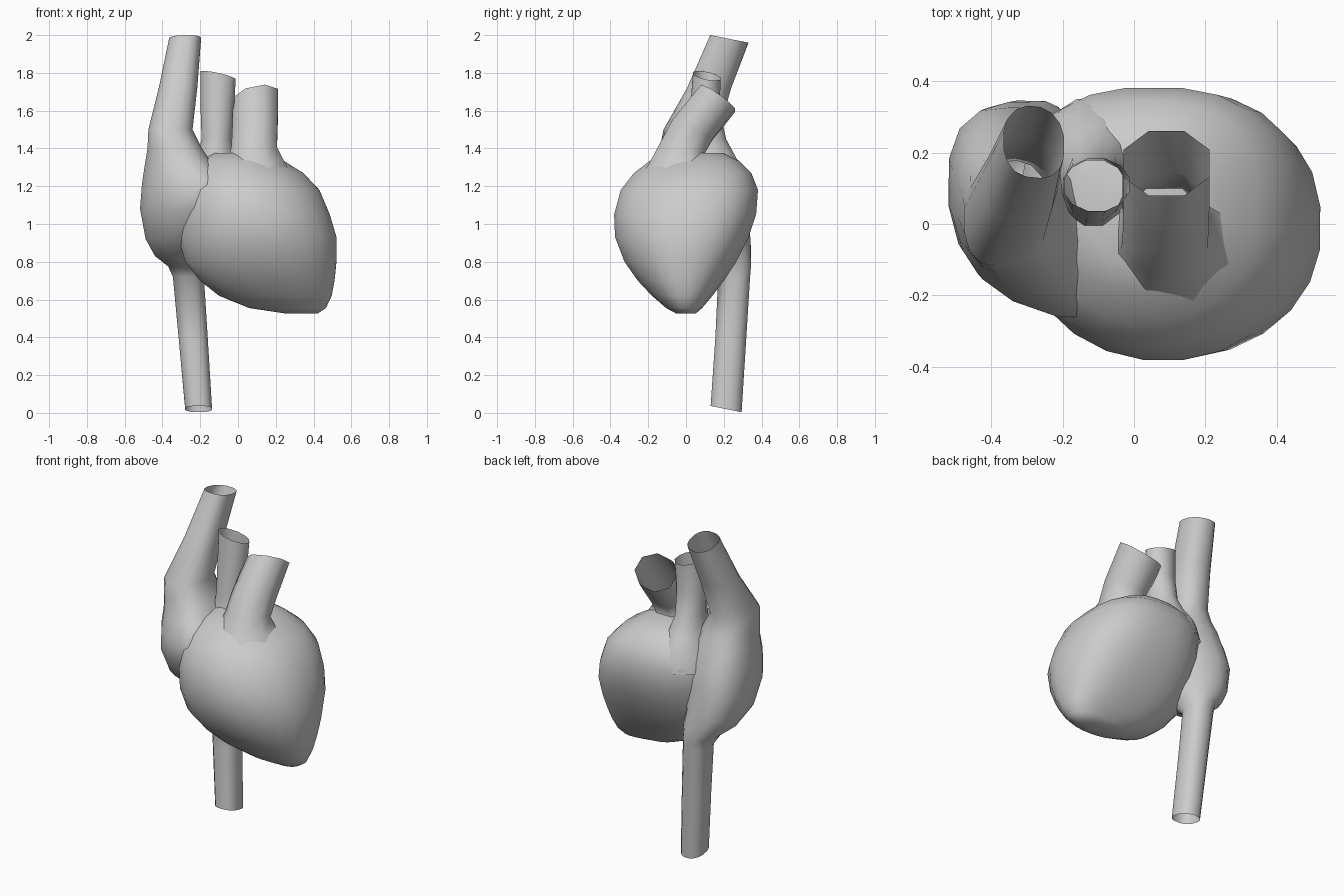
import bpy, bmesh
from math import cos, sin, pi


def spow(v, p):
    return abs(v) ** p * (1 if v >= 0 else -1)


def loft(name, rows, sides, front=2.0, back=2.0, cap=False):
    """Skin stacked rounded sections: z, x0, x1, y0, y1, shear, slope_x, slope_y."""
    bm = bmesh.new()
    rings = []
    for row in rows:
        z, x0, x1, y0, y1, shear, sx, sy = (tuple(row) + (0, 0, 0))[:8]
        cx, cy, a, b = (x0 + x1) / 2, (y0 + y1) / 2, (x1 - x0) / 2, (y1 - y0) / 2
        ring = []
        for i in range(sides):
            t = 2 * pi * (i + 0.5) / sides
            e = 2 / (back if sin(t) > 0 else front)
            # scale so flat-sided rings still reach their full extents
            k = 1 / cos(pi / sides) if sides < 12 else 1.01
            dx, dy = a * k * spow(cos(t), e), b * k * spow(sin(t), e)
            dy += shear * dx
            ring.append(bm.verts.new((cx + dx, cy + dy, z + sx * dx + sy * dy)))
        rings.append(ring)
    for lo, hi in zip(rings, rings[1:]):
        for i in range(sides):
            j = (i + 1) % sides
            bm.faces.new((lo[i], lo[j], hi[j], hi[i]))
    if cap:
        bm.faces.new(rings[0][::-1])
        bm.faces.new(rings[-1])
    bmesh.ops.recalc_face_normals(bm, faces=bm.faces)
    for f in bm.faces:
        f.smooth = True
    me = bpy.data.meshes.new(name)
    bm.to_mesh(me)
    bm.free()
    ob = bpy.data.objects.new(name, me)
    bpy.context.collection.objects.link(ob)
    return ob


# Ventricles: the large body, tapering to the apex low on the right
loft("ventricles", [
    (0.525, 0.26, 0.42, -0.05, 0.05),
    (0.555, 0.06, 0.465, -0.105, 0.085),
    (0.62, -0.10, 0.495, -0.18, 0.14),
    (0.70, -0.20, 0.51, -0.255, 0.20),
    (0.80, -0.28, 0.52, -0.325, 0.265),
    (0.93, -0.315, 0.52, -0.375, 0.33),
    (1.05, -0.32, 0.485, -0.38, 0.37),
    (1.18, -0.32, 0.43, -0.345, 0.38),
    (1.27, -0.27, 0.345, -0.275, 0.345),
    (1.335, -0.20, 0.24, -0.19, 0.28),
    (1.375, -0.13, 0.16, -0.11, 0.20),
], 24, front=2.05, back=2.55, cap=True)

# Right atrium, running from the lower vein up into the upper vein
loft("right_atrium_and_veins", [
    (0.02, -0.28, -0.137, 0.13, 0.295, 0, 0, -0.2),
    (0.40, -0.315, -0.16, 0.155, 0.32),
    (0.72, -0.345, -0.18, 0.17, 0.34),
    (0.775, -0.37, -0.17, 0.10, 0.345),
    (0.83, -0.44, -0.15, 0.00, 0.345, -0.05),
    (0.92, -0.49, -0.13, -0.12, 0.335, -0.2),
    (1.08, -0.52, -0.08, -0.22, 0.31, -0.35),
    (1.21, -0.51, -0.04, -0.24, 0.27, -0.35),
    (1.31, -0.495, -0.13, -0.18, 0.24, -0.25),
    (1.40, -0.48, -0.19, -0.14, 0.21, 0.0),
    (1.50, -0.475, -0.24, -0.115, 0.175, 0.15),
    (1.72, -0.42, -0.215, 0.005, 0.24),
    (1.98, -0.365, -0.195, 0.13, 0.33, -0.1, 0, -0.2),
], 16, front=2.5, back=2.2)

# Aorta stump, flaring into the body at its root
loft("aorta", [
    (1.16, -0.30, 0.08, -0.06, 0.355),
    (1.26, -0.27, 0.04, -0.04, 0.335),
    (1.34, -0.22, -0.005, -0.01, 0.275),
    (1.45, -0.195, -0.03, 0.00, 0.215),
    (1.60, -0.20, -0.02, 0.02, 0.18),
    (1.785, -0.20, -0.01, 0.035, 0.185, 0, -0.22, -0.2),
], 12)

# Pulmonary artery stump, leaning back, flaring at its root
loft("pulmonary_artery", [
    (1.24, -0.10, 0.30, -0.26, 0.16, 0, 0, 0.1),
    (1.33, -0.055, 0.245, -0.19, 0.12, 0, 0, 0.0),
    (1.40, -0.035, 0.205, -0.14, 0.10, 0, 0, -0.2),
    (1.50, -0.03, 0.21, -0.07, 0.14, 0, 0.05, -0.5),
    (1.665, -0.03, 0.212, 0.08, 0.26, 0, 0.2, -0.7),
], 8)
